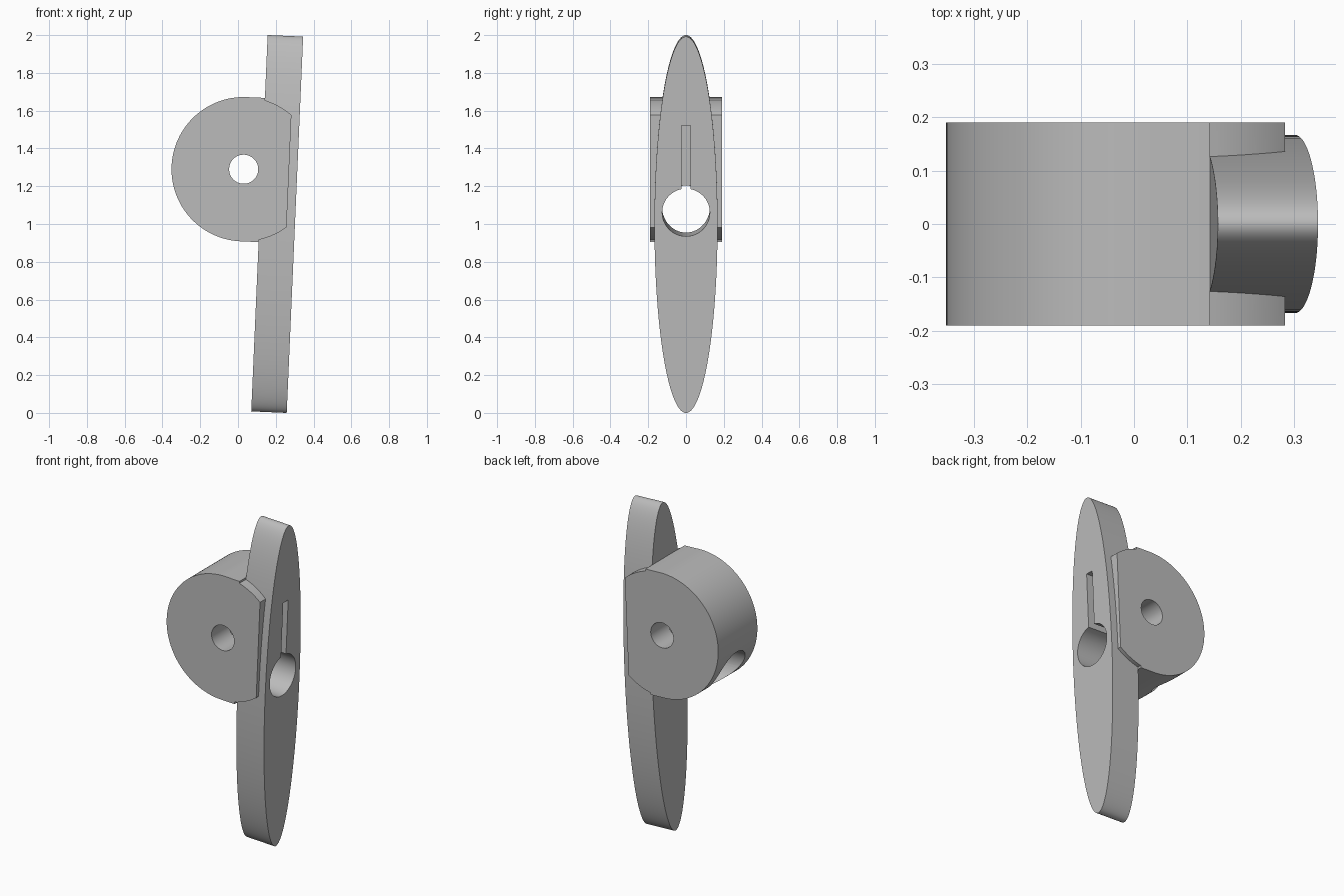
import bpy, bmesh
from math import sin, cos, pi, acos, radians
from mathutils import Matrix, Vector

if "Cube" in bpy.data.objects:
    bpy.data.objects.remove(bpy.data.objects["Cube"])

grey = bpy.data.materials.new("plain_grey")
grey.use_nodes = True
grey.diffuse_color = (0.5, 0.5, 0.5, 1)
grey.node_tree.nodes["Principled BSDF"].inputs["Base Color"].default_value = grey.diffuse_color

# Everything is modelled upright around the plate centre, then leaned sideways
LEAN = Matrix.Translation((0.2075, 0, 1.0)) @ Matrix.Rotation(radians(2.5), 4, 'Y')
PLATE_HALF = 0.094
HUB_X, HUB_Z, HUB_R = -0.19, 0.282, 0.382
FLAT_X = 0.05


def prism(name, outline, axis, start, end):
    """Extrude a 2D outline along 'X' (outline is y, z) or 'Y' (outline is x, z)."""
    def place(a, b, d):
        return Vector((d, a, b)) if axis == 'X' else Vector((a, d, b))
    bm = bmesh.new()
    face = bm.faces.new([bm.verts.new(place(a, b, start)) for a, b in outline])
    grown = bmesh.ops.extrude_face_region(bm, geom=[face])["geom"]
    bmesh.ops.translate(bm, vec=place(0, 0, end - start),
                        verts=[v for v in grown if isinstance(v, bmesh.types.BMVert)])
    bmesh.ops.recalc_face_normals(bm, faces=bm.faces)
    mesh = bpy.data.meshes.new(name)
    bm.to_mesh(mesh)
    bm.free()
    mesh.materials.append(grey)
    obj = bpy.data.objects.new(name, mesh)
    obj.matrix_world = LEAN
    bpy.context.collection.objects.link(obj)
    return obj


def arc(cx, cz, rx, rz, begin=0.0, finish=2 * pi, steps=96, closed=True):
    count = steps if closed else steps + 1
    angles = [begin + (finish - begin) * i / steps for i in range(count)]
    return [(cx + rx * cos(t), cz + rz * sin(t)) for t in angles]


def combine(target, tool, operation):
    mod = target.modifiers.new(operation.lower(), 'BOOLEAN')
    mod.object, mod.operation, mod.solver = tool, operation, 'EXACT'
    bpy.context.view_layer.objects.active = target
    bpy.ops.object.modifier_apply(modifier=mod.name)
    bpy.data.objects.remove(tool)


# Long elliptical plate
plate = prism("elliptical_plate_with_hub", arc(0, 0, 0.167, 0.997, steps=160),
              'X', -PLATE_HALF, PLATE_HALF)

# Round hub: half circle, straight run to the plate, then stepped ears with a flat end
step = acos((-PLATE_HALF - HUB_X) / HUB_R)
flat = acos((FLAT_X - HUB_X) / HUB_R)


def hub_arc(begin, finish, steps):
    return arc(HUB_X, HUB_Z, HUB_R, HUB_R, begin, finish, steps, closed=False)


outline = [(-PLATE_HALF, HUB_Z + HUB_R)]
outline += hub_arc(pi / 2, 3 * pi / 2, 64)
outline += [(-PLATE_HALF, HUB_Z - HUB_R)]
outline += hub_arc(-step, -flat, 10) + hub_arc(flat, step, 10)
hub = prism("hub", outline, 'Y', -0.19, 0.19)
combine(plate, hub, 'UNION')

# Pivot bore across the hub
combine(plate, prism("pivot_bore", arc(HUB_X, HUB_Z, 0.077, 0.077, steps=64),
                     'Y', -0.4, 0.4), 'DIFFERENCE')

# Large bore through plate and hub
combine(plate, prism("main_bore", arc(0, 0.065, 0.126, 0.126, steps=64),
                     'X', -0.8, 0.4), 'DIFFERENCE')

# Narrow blind slot above the large bore
slot = [(-0.024, 0.08), (0.024, 0.08), (0.024, 0.525), (-0.024, 0.525)]
combine(plate, prism("slot", slot, 'X', -0.29, 0.4), 'DIFFERENCE')

bpy.ops.object.select_all(action='DESELECT')
plate.select_set(True)
bpy.context.view_layer.objects.active = plate
bpy.ops.object.shade_smooth_by_angle(angle=radians(30))
